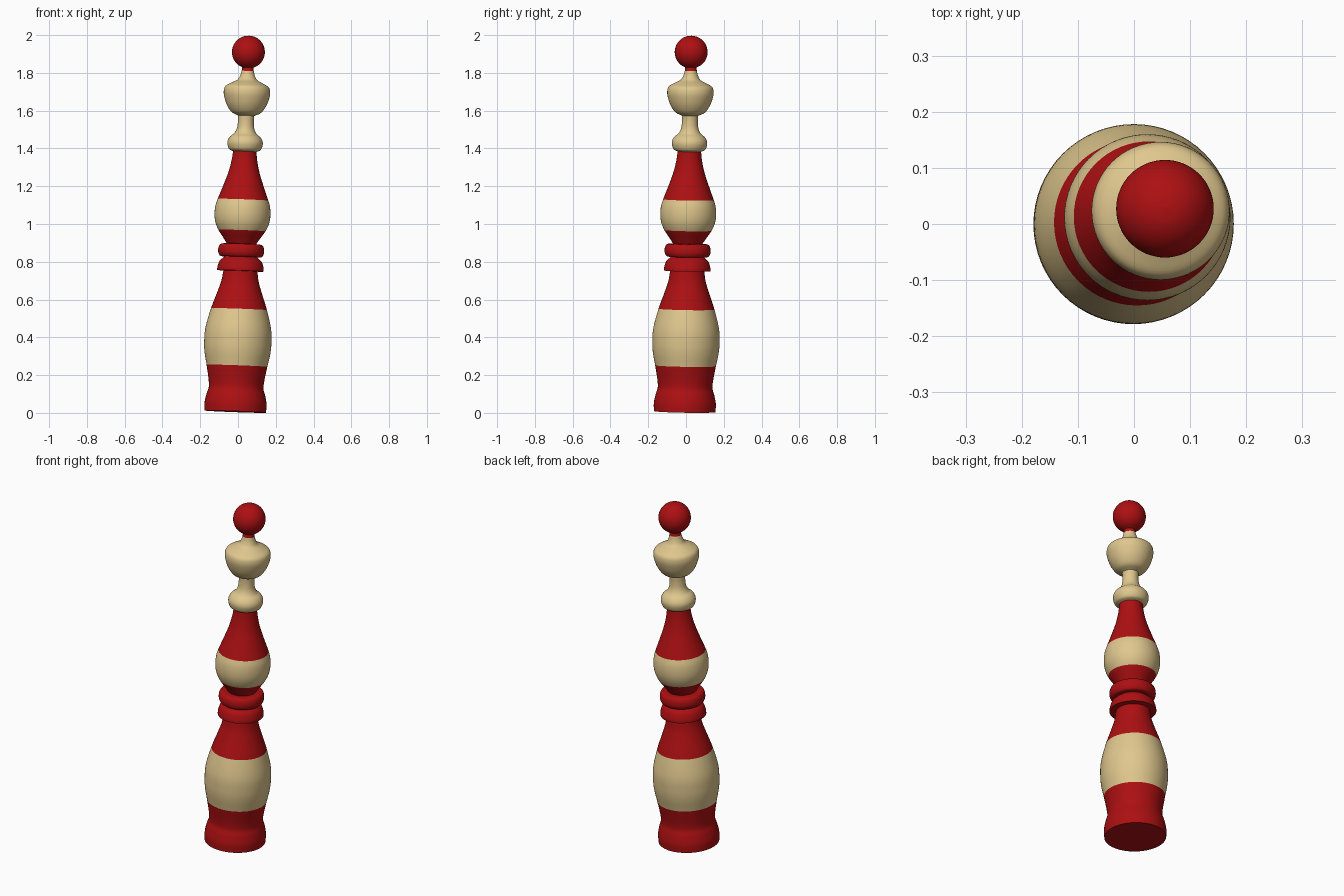
import bpy, bmesh, math
from mathutils import Vector, Matrix

if "Cube" in bpy.data.objects:
    bpy.data.objects.remove(bpy.data.objects["Cube"])


def colour(name, rgb):
    m = bpy.data.materials.new(name)
    m.diffuse_color = (*rgb, 1)
    m.use_nodes = True
    m.node_tree.nodes["Principled BSDF"].inputs["Base Color"].default_value = m.diffuse_color
    return m


RED = colour("deep red", (0.42, 0.005, 0.006))
CREAM = colour("cream wood", (0.74, 0.57, 0.27))

# The whole turned piece leans slightly; profiles are (radius, height) along its axis
AXIS = Vector((0.0366, 0.018, 1)).normalized()
LEAN = Matrix.Translation((-0.0145, -0.007, 0.0067)) @ \
    Vector((0, 0, 1)).rotation_difference(AXIS).to_matrix().to_4x4()
SEG = 64


def smooth_curve(pts, n=6):
    """Catmull-Rom curve through the profile points."""
    p = [Vector(q) for q in pts]
    if len(p) < 3:
        return p
    p = [2 * p[0] - p[1]] + p + [2 * p[-1] - p[-2]]
    out = []
    for a, b, c, d in zip(p, p[1:], p[2:], p[3:]):
        for i in range(n):
            t = i / n
            out.append(0.5 * (2 * b + (c - a) * t + (2 * a - 5 * b + 4 * c - d) * t * t
                              + (3 * b - a - 3 * c + d) * t ** 3))
    return out + [p[-2]]


def turned(name, sections, band=None, mats=(RED, CREAM)):
    """Lathe joined smooth sections; faces inside the height band get the second colour."""
    prof = []
    for s in sections:
        c = smooth_curve(s)
        prof += c[1:] if prof else c
    bm = bmesh.new()
    rings = []
    for r, z in prof:
        if r < 1e-4:
            rings.append([bm.verts.new((0, 0, z))] * SEG)
        else:
            rings.append([bm.verts.new((r * math.cos(2 * math.pi * i / SEG),
                                        r * math.sin(2 * math.pi * i / SEG), z))
                          for i in range(SEG)])
    for k, (lo, hi) in enumerate(zip(rings, rings[1:])):
        mid = (prof[k][1] + prof[k + 1][1]) / 2
        for i in range(SEG):
            j = (i + 1) % SEG
            f = bm.faces.new(list(dict.fromkeys((lo[i], lo[j], hi[j], hi[i]))))
            f.material_index = int(bool(band) and band[0] < mid < band[1])
    bm.transform(LEAN)
    me = bpy.data.meshes.new(name)
    bm.to_mesh(me)
    bm.free()
    for m in mats:
        me.materials.append(m)
    ob = bpy.data.objects.new(name, me)
    bpy.context.collection.objects.link(ob)
    bpy.context.view_layer.objects.active = ob
    ob.select_set(True)
    bpy.ops.object.shade_smooth_by_angle(angle=math.radians(40))
    ob.select_set(False)


# Foot and lower belly with a cream band
turned("lower_body", [
    [(0, 0), (0.163, 0)],
    [(0.163, 0), (0.164, 0.045), (0.155, 0.09), (0.145, 0.125), (0.148, 0.17),
     (0.161, 0.243), (0.174, 0.31), (0.178, 0.365), (0.174, 0.44), (0.148, 0.543),
     (0.118, 0.63), (0.099, 0.69), (0.09, 0.745)]], (0.243, 0.543))

# Flared skirt ring and rounded collar ring
turned("skirt_ring", [
    [(0.09, 0.745), (0.123, 0.746)],
    [(0.123, 0.746), (0.122, 0.765), (0.112, 0.795), (0.095, 0.812), (0.085, 0.82)]])
turned("collar_ring", [
    [(0.085, 0.82), (0.108, 0.821), (0.119, 0.835), (0.122, 0.852), (0.119, 0.872),
     (0.108, 0.886), (0.078, 0.89)]])

# Upper belly with a cream band
turned("upper_body", [
    [(0.078, 0.89), (0.098, 0.92), (0.125, 0.96), (0.142, 1.0), (0.148, 1.04),
     (0.145, 1.085), (0.134, 1.123), (0.109, 1.19), (0.083, 1.265), (0.068, 1.33),
     (0.062, 1.378)]], (0.96, 1.123))

# Cream neck ring, stem and bowl
turned("neck_ring_and_stem", [
    [(0.062, 1.378), (0.083, 1.388), (0.093, 1.413), (0.092, 1.435), (0.08, 1.456),
     (0.059, 1.474), (0.046, 1.5), (0.042, 1.535), (0.043, 1.568)]], mats=(CREAM,))
turned("bowl", [
    [(0.043, 1.568), (0.078, 1.585), (0.103, 1.62), (0.118, 1.66), (0.123, 1.693),
     (0.115, 1.721), (0.085, 1.74), (0.053, 1.757), (0.039, 1.78), (0.032, 1.805)]],
    mats=(CREAM,))

# Red ball finial on a thin neck
BALL_Z, BALL_R = 1.905, 0.087
a0 = -math.acos(0.03 / BALL_R)
turned("ball_finial", [
    [(0.032, 1.805), (0.03, BALL_Z + BALL_R * math.sin(a0))],
    [(BALL_R * math.cos(a), BALL_Z + BALL_R * math.sin(a))
     for a in [a0 + (math.pi / 2 - a0) * i / 8 for i in range(9)]]], mats=(RED,))
